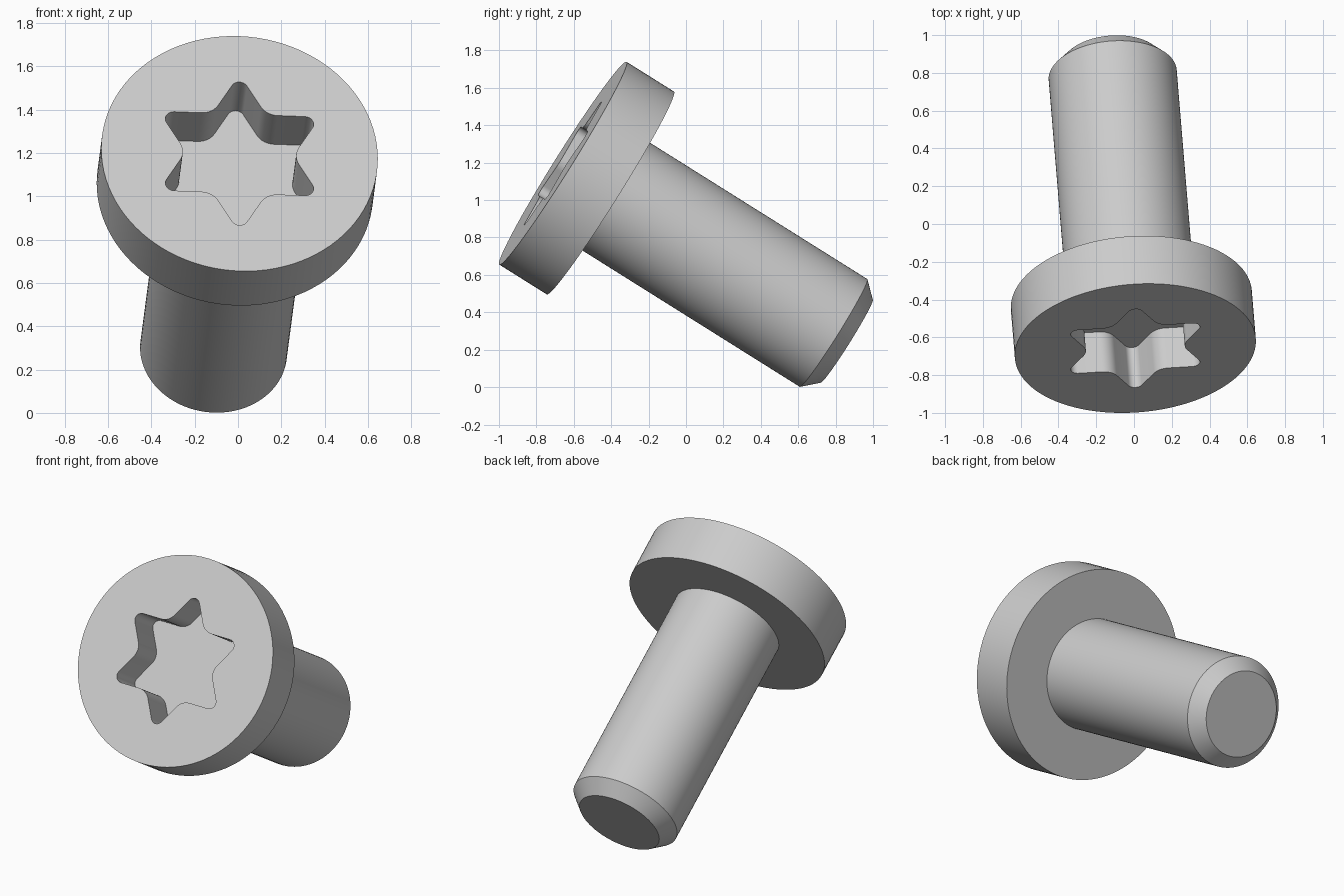
import bpy, bmesh
from math import cos, sin, tan, pi, radians
from mathutils import Matrix, Vector

cube = bpy.data.objects.get("Cube")
if cube:
    bpy.data.objects.remove(cube, do_unlink=True)

HEAD_R, HEAD_T = 0.64, 0.30
SHAFT_R, SHAFT_END, TIP_R, LENGTH = 0.34, 1.712, 0.262, 1.795
RECESS_DEPTH = 0.25
SEGMENTS = 96

# Screw frame: local z runs from the head face down the shaft
axis = Vector((-0.07, 0.845, -0.53)).normalized()
up = Vector((0, -axis.z, axis.y)).normalized()
side = up.cross(-axis).normalized()
if side.x < 0:
    side = -side
frame = Matrix((side, axis.cross(side), axis)).transposed().to_4x4()
frame.translation = (0.007, -0.658, 1.197)

steel = bpy.data.materials.new("grey steel")
steel.use_nodes = True
grey = (0.6, 0.6, 0.6, 1)
steel.diffuse_color = grey
steel.node_tree.nodes["Principled BSDF"].inputs["Base Color"].default_value = grey


def circle(r):
    return [(r * cos(2 * pi * i / SEGMENTS), r * sin(2 * pi * i / SEGMENTS))
            for i in range(SEGMENTS)]


def star(flat=0.215, tip=0.04, valley=0.09, steps=8):
    """Six-pointed star with rounded tips and valleys."""
    tip_c = 2 * flat - 2 * tip
    valley_c = (flat + valley) / cos(pi / 6)
    pts = []
    for k in range(6):
        a = pi / 2 + k * pi / 3
        for i in range(steps + 1):
            t = a + radians(-60 + 120 * i / steps)
            pts.append((tip_c * cos(a) + tip * cos(t), tip_c * sin(a) + tip * sin(t)))
        b = a + pi / 6
        for i in range(steps + 1):
            t = b + pi + radians(30 - 60 * i / steps)
            pts.append((valley_c * cos(b) + valley * cos(t),
                        valley_c * sin(b) + valley * sin(t)))
    return pts


def ring(bm, outline, z):
    return [bm.verts.new((x, y, z)) for x, y in outline]


def wall(bm, a, b):
    n = len(a)
    for i in range(n):
        j = (i + 1) % n
        bm.faces.new((a[i], a[j], b[j], b[i]))


def loop_edges(bm, loop):
    return [bm.edges.get((v, loop[i - 1])) for i, v in enumerate(loop)]


def finish(bm, name):
    bmesh.ops.recalc_face_normals(bm, faces=bm.faces)
    mesh = bpy.data.meshes.new(name)
    bm.to_mesh(mesh)
    bm.free()
    mesh.materials.append(steel)
    obj = bpy.data.objects.new(name, mesh)
    bpy.context.collection.objects.link(obj)
    obj.matrix_world = frame
    bpy.ops.object.select_all(action="DESELECT")
    obj.select_set(True)
    bpy.context.view_layer.objects.active = obj
    bpy.ops.object.shade_smooth_by_angle(angle=radians(25))


# Head: flat disc with a star-shaped drive recess
bm = bmesh.new()
rim, back = ring(bm, circle(HEAD_R), 0), ring(bm, circle(HEAD_R), HEAD_T)
mouth, floor = ring(bm, star(), 0), ring(bm, star(), RECESS_DEPTH)
wall(bm, rim, back)
wall(bm, mouth, floor)
bm.faces.new(back)
bm.faces.new(floor)
bmesh.ops.triangle_fill(bm, use_beauty=True, normal=(0, 0, -1),
                        edges=loop_edges(bm, rim) + loop_edges(bm, mouth))
finish(bm, "screw_head")

# Shaft: plain cylinder with a chamfered end
bm = bmesh.new()
rings = [ring(bm, circle(r), z) for r, z in
         ((SHAFT_R, HEAD_T - 0.02), (SHAFT_R, SHAFT_END), (TIP_R, LENGTH))]
for a, b in zip(rings, rings[1:]):
    wall(bm, a, b)
bm.faces.new(rings[0])
bm.faces.new(rings[-1])
finish(bm, "screw_shaft")
